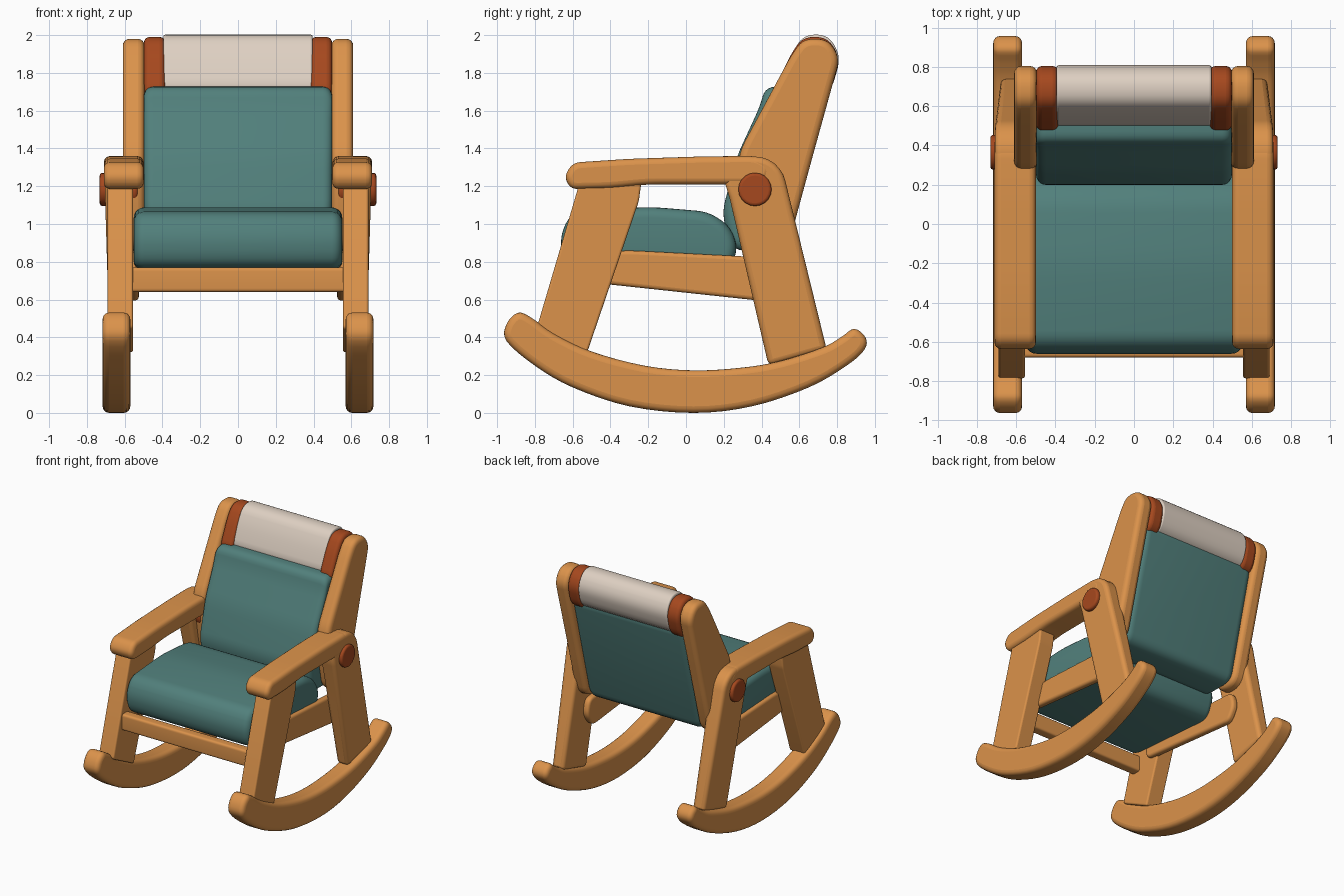
import bpy, bmesh, math
from mathutils import Vector

if "Cube" in bpy.data.objects:
    bpy.data.objects.remove(bpy.data.objects["Cube"])


def material(name, rgb):
    m = bpy.data.materials.new(name)
    m.diffuse_color = (*rgb, 1)
    m.use_nodes = True
    m.node_tree.nodes["Principled BSDF"].inputs["Base Color"].default_value = m.diffuse_color
    return m


WOOD = material("warm wood", (0.71, 0.29, 0.07))
TEAL = material("teal fabric", (0.083, 0.215, 0.2))
CREAM = material("cream fabric", (0.73, 0.63, 0.54))
RUST = material("rust leather", (0.38, 0.065, 0.013))


def fillet(points, radius, steps=5):
    """Round every corner of a closed profile."""
    pts, out = [Vector(p) for p in points], []
    for i, p in enumerate(pts):
        a, b = pts[i - 1] - p, pts[(i + 1) % len(pts)] - p
        r = min(radius, a.length * 0.48, b.length * 0.48)
        s, e = p + a.normalized() * r, p + b.normalized() * r
        for k in range(steps + 1):
            t = k / steps
            out.append(s * (1 - t) ** 2 + p * 2 * t * (1 - t) + e * t * t)
    return out


def smooth_loop(points, steps=4):
    """Closed smooth curve through the points."""
    pts, out = [Vector(p) for p in points], []
    n = len(pts)
    for i in range(n):
        a, b, c, d = pts[i - 1], pts[i], pts[(i + 1) % n], pts[(i + 2) % n]
        for k in range(steps):
            t = k / steps
            out.append(0.5 * (2 * b + (c - a) * t + (2 * a - 5 * b + 4 * c - d) * t * t
                              + (3 * b - a - 3 * c + d) * t ** 3))
    return out


def finish(name, bm, mat, bevel=0):
    bmesh.ops.recalc_face_normals(bm, faces=bm.faces)
    mesh = bpy.data.meshes.new(name)
    bm.to_mesh(mesh)
    bm.free()
    ob = bpy.data.objects.new(name, mesh)
    bpy.context.collection.objects.link(ob)
    mesh.materials.append(mat)
    if bevel:
        mod = ob.modifiers.new("soft rim", "BEVEL")
        mod.width, mod.segments = bevel, 4
        mod.limit_method, mod.angle_limit = "ANGLE", math.radians(50)
    bpy.ops.object.select_all(action="DESELECT")
    ob.select_set(True)
    bpy.context.view_layer.objects.active = ob
    bpy.ops.object.shade_smooth_by_angle(angle=math.radians(45))


def slab(name, profile, x0, x1, mat, bevel, both=False, lean=0):
    """Side profile (y, z) extruded from x0 to x1; lean moves the outer face in towards the floor."""
    for side, sign in (("right", 1), ("left", -1)) if both else (("", 1),):
        bm = bmesh.new()
        inner = [bm.verts.new((sign * x0, p[0], p[1])) for p in profile]
        outer = [bm.verts.new((sign * (x1 - lean * (1.35 - p[1])), p[0], p[1])) for p in profile]
        bm.faces.new(inner)
        bm.faces.new(outer)
        for i in range(len(inner)):
            bm.faces.new((inner[i - 1], inner[i], outer[i], outer[i - 1]))
        finish((name + "_" + side).strip("_"), bm, mat, bevel)


def pillow(name, profile, half_width, r, mat, steps=5):
    """Side profile spanning x, shrunk in a quarter round at both ends."""
    ys, zs = [p[0] for p in profile], [p[1] for p in profile]
    cy, cz = (min(ys) + max(ys)) / 2, (min(zs) + max(zs)) / 2
    hy, hz = (max(ys) - min(ys)) / 2, (max(zs) - min(zs)) / 2
    ends = []
    for k in range(steps + 1):
        a = k / steps * math.pi / 2
        ends.append((half_width - r * (1 - math.sin(a)), r * (1 - math.cos(a))))
    stations = [(-x, d) for x, d in reversed(ends)] + ends
    bm = bmesh.new()
    rings = [[bm.verts.new((x, cy + (p[0] - cy) * (1 - d / hy), cz + (p[1] - cz) * (1 - d / hz)))
              for p in profile] for x, d in stations]
    for a, b in zip(rings, rings[1:]):
        for i in range(len(a)):
            bm.faces.new((a[i - 1], a[i], b[i], b[i - 1]))
    bm.faces.new(rings[0])
    bm.faces.new(rings[-1])
    finish(name, bm, mat)


# Rockers
rocker = smooth_loop([(-0.95, 0.38), (-0.8, 0.25), (-0.6, 0.135), (-0.3, 0.035), (0.04, 0.0),
                      (0.35, 0.035), (0.65, 0.135), (0.85, 0.25), (0.945, 0.335), (0.95, 0.4),
                      (0.89, 0.445), (0.82, 0.4), (0.72, 0.345), (0.5, 0.275), (0.3, 0.24),
                      (0.04, 0.225), (-0.22, 0.25), (-0.5, 0.325), (-0.7, 0.42), (-0.82, 0.505),
                      (-0.89, 0.53), (-0.95, 0.47)])
slab("rocker", rocker, 0.57, 0.717, WOOD, 0.035, True)

# Legs
slab("front_leg", fillet([(-0.56, 1.23), (-0.235, 1.23), (-0.25, 1.12), (-0.525, 0.315), (-0.79, 0.45)], 0.02),
     0.556, 0.69, WOOD, 0.025, True)
leg_top = [(0.365 + 0.165 * math.cos(a), 1.192 + 0.165 * math.sin(a))
           for a in (math.radians(12 + 13 * k) for k in range(13))]
slab("back_leg", leg_top + [(0.23, 1.14), (0.437, 0.25), (0.745, 0.335)], 0.572, 0.71, WOOD, 0.03, True, 0.03)

# Armrests and their round pivots
armrest = fillet([(-0.61, 1.185), (-0.645, 1.25), (-0.6, 1.325), (-0.3, 1.345), (0.1, 1.358),
                  (0.38, 1.36), (0.46, 1.3), (0.42, 1.21), (-0.2, 1.21), (-0.4, 1.19)], 0.06)
slab("armrest", armrest, 0.5, 0.71, WOOD, 0.045, True)
disc = [(0.365 + 0.088 * math.cos(k * math.pi / 10), 1.183 + 0.088 * math.sin(k * math.pi / 10))
        for k in range(20)]
slab("pivot_cap", disc, 0.53, 0.732, RUST, 0.015, True)

# Backrest posts
post = fillet([(0.34, 0.86), (0.29, 1.12), (0.27, 1.36), (0.555, 1.89), (0.62, 1.98), (0.75, 1.98),
               (0.815, 1.88), (0.66, 1.32), (0.535, 0.86)], 0.09)
slab("back_post", post, 0.495, 0.61, WOOD, 0.035, True)

# Seat frame
slab("side_rail", fillet([(-0.5, 0.69), (-0.5, 0.85), (-0.3, 0.86), (0.47, 0.82), (0.5, 0.7), (0.43, 0.59)], 0.05),
     0.525, 0.58, WOOD, 0.02, True)
slab("front_rail", fillet([(-0.68, 0.64), (-0.68, 0.77), (-0.6, 0.77), (-0.6, 0.64)], 0.02),
     -0.565, 0.565, WOOD, 0.01)

# Cushions
seat = fillet([(-0.64, 0.77), (-0.67, 0.93), (-0.61, 1.06), (-0.2, 1.092), (0.12, 1.065),
               (0.23, 0.99), (0.275, 0.88), (0.22, 0.7)], 0.1)
pillow("seat_cushion", seat, 0.552, 0.055, TEAL)
back = fillet([(0.24, 0.86), (0.19, 1.06), (0.27, 1.36), (0.39, 1.62), (0.42, 1.725), (0.58, 1.73),
               (0.755, 1.75), (0.515, 0.86)], 0.07)
pillow("back_cushion", back, 0.498, 0.05, TEAL)

# Headrest roll and its straps
roll = fillet([(0.475, 1.68), (0.56, 1.9), (0.62, 2.0), (0.75, 2.005), (0.82, 1.89), (0.77, 1.7)], 0.1)
slab("headrest", roll, -0.395, 0.395, CREAM, 0.012)
strap = fillet([(0.45, 1.67), (0.555, 1.9), (0.62, 1.99), (0.75, 1.99), (0.815, 1.88), (0.765, 1.68)], 0.09)
slab("headrest_strap", strap, 0.385, 0.498, RUST, 0.03, True)
